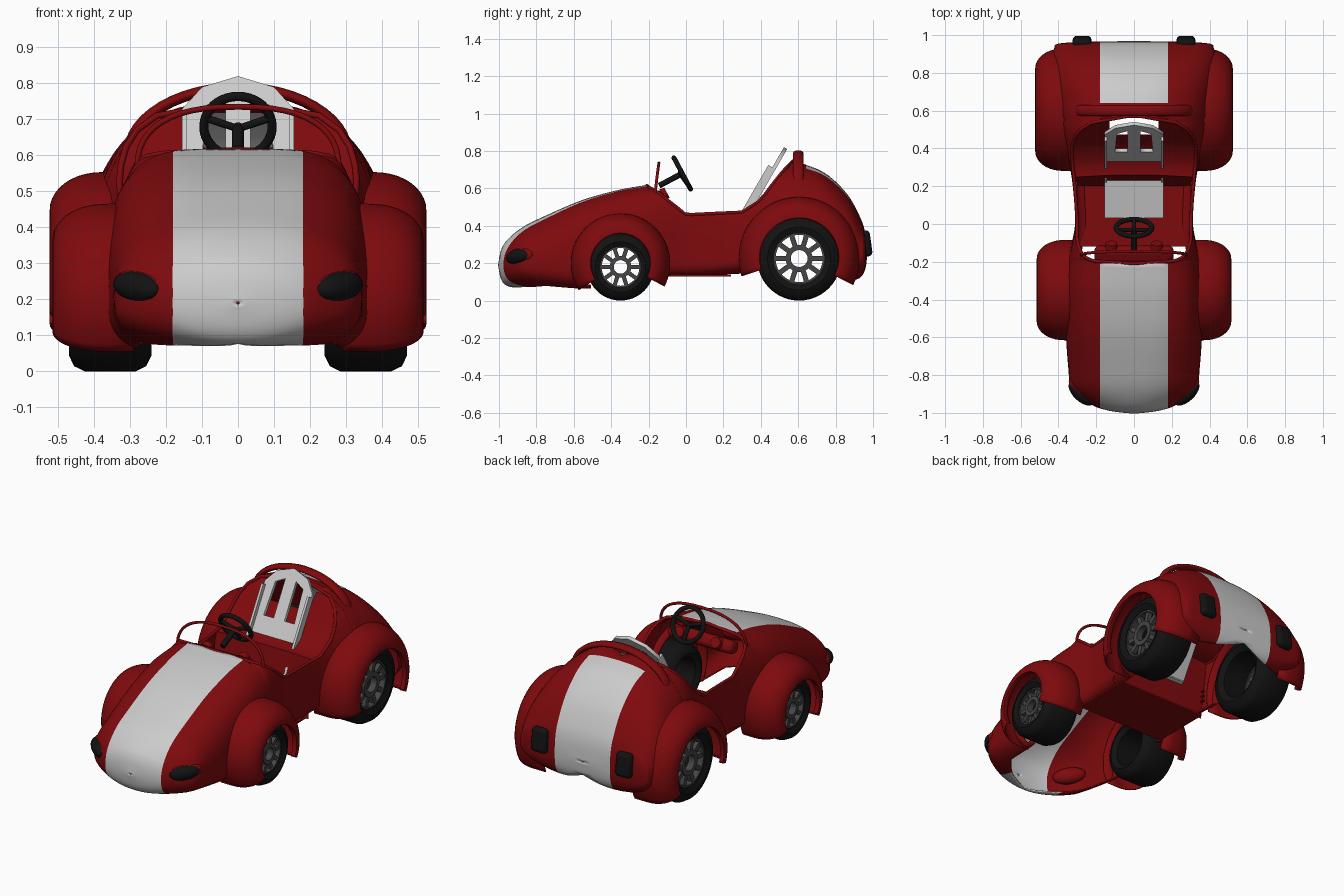
import bpy, bmesh, math
from math import sin, cos, pi, radians
from mathutils import Vector, Matrix

if "Cube" in bpy.data.objects:
    bpy.data.objects.remove(bpy.data.objects["Cube"])


def mat(name, c):
    m = bpy.data.materials.new(name)
    m.diffuse_color = (*c, 1)
    m.use_nodes = True
    m.node_tree.nodes["Principled BSDF"].inputs["Base Color"].default_value = m.diffuse_color
    return m


RED = mat("red_paint", (0.21, 0.003, 0.004))
WHITE = mat("white_paint", (0.75, 0.75, 0.75))
BLACK = mat("black_rubber", (0.006, 0.006, 0.006))
STEEL = mat("dark_steel", (0.06, 0.06, 0.06))


def finish(name, bm, mats, mirror=False, thick=0):
    bmesh.ops.recalc_face_normals(bm, faces=bm.faces)
    me = bpy.data.meshes.new(name)
    bm.to_mesh(me)
    bm.free()
    ob = bpy.data.objects.new(name, me)
    bpy.context.collection.objects.link(ob)
    for m in mats:
        me.materials.append(m)
    if mirror:
        mod = ob.modifiers.new("mirror", 'MIRROR')
        mod.use_clip = True
        mod.merge_threshold = 0.002
    if thick:
        mod = ob.modifiers.new("shell", 'SOLIDIFY')
        mod.thickness, mod.offset = thick, 0
    return ob


def grid(bm, rows, close=False):
    vs = [[bm.verts.new(p) for p in r] for r in rows]
    for a, b in zip(vs, vs[1:] + (vs[:1] if close else [])):
        for i in range(len(a) - 1):
            bm.faces.new((a[i], a[i + 1], b[i + 1], b[i]))


def lathe(bm, prof, cy, cz, a0=0, a1=360, n=48):
    # sweep an (x, radius) profile around a wheel axle
    full = a1 - a0 == 360
    angs = [radians(a0 + (a1 - a0) * i / n) for i in range(n if full else n + 1)]
    grid(bm, [[(x, cy + r * cos(a), cz + r * sin(a)) for x, r in prof] for a in angs], full)


def box(bm, loc, size, rot=Matrix()):
    bmesh.ops.create_cube(bm, size=1, matrix=Matrix.Translation(loc) @ rot @ Matrix.Diagonal((*size, 1)))


def tube(name, pts, r, m, cyclic=False):
    cu = bpy.data.curves.new(name, 'CURVE')
    cu.dimensions, cu.bevel_depth, cu.bevel_resolution, cu.use_fill_caps = '3D', r, 3, True
    s = cu.splines.new('POLY')
    s.points.add(len(pts) - 1)
    for p, q in zip(s.points, pts):
        p.co = (*q, 1)
    s.use_cyclic_u = cyclic
    cu.materials.append(m)
    ob = bpy.data.objects.new(name, cu)
    bpy.context.collection.objects.link(ob)
    return ob


def ramp(y, *keys):
    # piecewise linear value along the car
    for (a, u), (b, v) in zip(keys, keys[1:]):
        if y < b:
            return u + (v - u) * max(0, (y - a) / (b - a))
    return keys[-1][1]


# body stations: y, half width, top z, bottom z
ST = [(-1, .004, .193, .187), (-.985, .13, .27, .115), (-.95, .23, .325, .08), (-.87, .325, .39, .068),
      (-.75, .345, .45, .055), (-.55, .358, .535, .04), (-.35, .358, .59, .05), (-.21, .345, .615, .08),
      (-.17, .338, .635, .1), (-.1, .325, .65, .115), (.03, .308, .675, .12), (.3, .335, .72, .125),
      (.5, .405, .755, .11), (.66, .43, .715, .09), (.76, .44, .665, .085), (.86, .44, .565, .09),
      (.925, .42, .45, .12), (.955, .37, .36, .17), (.965, .004, .252, .248)]


def stations(sub=5):
    # smooth curve through the stations
    for i in range(len(ST) - 1):
        p = [ST[max(0, min(len(ST) - 1, i + k))] for k in (-1, 0, 1, 2)]
        for j in range(sub):
            t = j / sub
            yield [b + .5 * t * (c - a + t * (2 * a - 5 * b + 4 * c - d + t * (3 * (b - c) + d - a)))
                   for a, b, c, d in zip(*p)]
    yield ST[-1]


rows, rim = [], []
for y, w, zt, zb in stations():
    zc = ramp(y, (-.75, .19), (.4, .25))
    n = ramp(y, (-1, 2), (-.35, 4), (.15, 4), (.4, 2.6), (.9, 2.7))
    f = ramp(y, (-.21, 1), (-.17, .89), (0, .52), (.3, .48), (.4, .585), (.57, 1))
    k = ramp(y, (-.95, 1), (-.87, .75), (-.75, .52), (.86, .5), (.955, 1))
    t0, t1 = -k * pi / 2, math.asin(min(1, f) ** (n / 2))
    row = []
    for i in range(29):
        t = t0 + (t1 - t0) * i / 28
        s = abs(sin(t)) ** (2 / n)
        x = w * max(0, cos(t)) ** (2 / n) if abs(abs(t) - pi / 2) > 1e-5 else 0
        row.append((x, y, zc + s * (zt - zc) if t > 0 else zc - s * (zc - zb)))
    rows.append(row)
    if -.212 < y and (f < 1 or y < .5):
        rim.append(row[-1])
rim = [(0, -.21, rim[0][2])] + rim[1:] + [(0, .57, .745)]

# body shell with stripes and open wheel wells
bm = bmesh.new()
grid(bm, rows)
for co, no in (((.18, 0, 0), (1, 0, 0)), ((0, .64, 0), (0, 1, 0))):
    bmesh.ops.bisect_plane(bm, geom=bm.verts[:] + bm.edges[:] + bm.faces[:], plane_co=co, plane_no=no)
dead = []
for fc in bm.faces:
    c = fc.calc_center_median()
    fc.material_index = int(c.x < .18 and (c.y < -.21 or c.y > .64))
    if c.x > .2 and (math.hypot(c.y + .35, c.z - .2) < .215 or math.hypot(c.y - .6, c.z - .23) < .27):
        dead.append(fc)
bmesh.ops.delete(bm, geom=dead, context='FACES')
finish("body_shell", bm, [RED, WHITE], True, .008)
tube("cockpit_rim", rim + [(-x, y, z) for x, y, z in rim[-2:0:-1]], .009, RED, True)

# bulkhead behind the seat, stretched between the rims
bm = bmesh.new()
back = [p for p in rim if .2 < p[1] < .565]
x0 = back[0][0]
grid(bm, [[(x0, .2, .14), (.13, .2, .14), (0, .2, .14)]] +
     [[(x, y, z), (min(x, .13), y + .01, z), (0, y + .01, z)] for x, y, z in back])
bmesh.ops.delete(bm, geom=[q for q in bm.faces if q.calc_center_median().x < .1
                           and q.calc_center_median().y > .46], context='FACES')
finish("seat_bulkhead", bm, [RED], True)

# fenders
for nm, cy, cz, R, ri, xo, a0, a1 in (("front_fenders", -.35, .2, .262, .163, .512, -28, 213),
                                      ("rear_fenders", .605, .23, .32, .215, .52, -27, 198)):
    bm = bmesh.new()
    prof = [(.29, R)] + [(xo - .15 + .15 * sin(a) ** .9, R - (R - ri) * (1 - cos(a)))
                         for a in [i * pi / 20 for i in range(11)]] + [(xo - .02, ri - .004)]
    lathe(bm, prof, cy, cz, a0, a1)
    finish(nm, bm, [RED], True, .008)

# wheels: tyre, hub and ten spokes
for nm, cy, R in (("front", -.35, .18), ("rear", .605, .225)):
    bm = bmesh.new()
    x0, x1, q = .24, .47, R * .6
    lathe(bm, [(x0 + .02, q), (x0, R * .75), (x0 + .015, R * .92), (x0 + .045, R), (x1 - .045, R),
               (x1 - .015, R * .92), (x1, R * .75), (x1 - .015, q), (x0 + .02, q)], cy, R)
    bmesh.ops.remove_doubles(bm, verts=bm.verts, dist=1e-5)
    finish(nm + "_tyres", bm, [BLACK], True)
    bm = bmesh.new()
    for a, b in ((.2, .32), (.56, .63)):
        lathe(bm, [(.41, R * a), (.45, R * a), (.45, R * b), (.41, R * b), (.41, R * a)], cy, R)
    for i in range(10):
        a = i * pi / 5
        box(bm, (.43, cy + R * .44 * cos(a), R + R * .44 * sin(a)), (.025, R * .32, R * .12),
            Matrix.Rotation(a, 4, 'X'))
    bmesh.ops.remove_doubles(bm, verts=bm.verts, dist=1e-5)
    finish(nm + "_wheel_spokes", bm, [STEEL], True)

# lights
for nm, m, k in (("headlight_housings", RED, 1.0), ("headlights", BLACK, .88)):
    bm = bmesh.new()
    loc = (.272, -.885, .235) if k == 1 else (.28, -.898, .235)
    bmesh.ops.create_uvsphere(bm, u_segments=24, v_segments=14, radius=1, matrix=Matrix.Translation(loc)
                              @ Matrix.Rotation(radians(43), 4, 'Z') @ Matrix.Rotation(radians(-8), 4, 'Y')
                              @ Matrix.Diagonal((.095 * k, .04, .047 * k, 1)))
    finish(nm, bm, [m], True)
bm = bmesh.new()
box(bm, (.275, .96, .305), (.1, .06, .14), Matrix.Rotation(radians(8), 4, 'X'))
b = finish("taillights", bm, [BLACK], True).modifiers.new("round", 'BEVEL')
b.width, b.segments = .022, 3

# cockpit floor, side louvres, dashboard
bm = bmesh.new()
box(bm, (0, .06, .135), (.58, .36, .01))
finish("floor", bm, [RED])
bm = bmesh.new()
for z in (.235, .265, .295):
    box(bm, (.306, .1, z), (.012, .28, .008))
finish("side_louvres", bm, [RED], True)
bm = bmesh.new()
box(bm, (0, -.16, .545), (.42, .09, .075), Matrix.Rotation(radians(25), 4, 'X'))
b = finish("dashboard", bm, [RED]).modifiers.new("round", 'BEVEL')
b.width, b.segments = .03, 4
bm = bmesh.new()
bmesh.ops.create_cone(bm, cap_ends=True, segments=24, radius1=.034, radius2=.03, depth=.03,
                      matrix=Matrix.Translation((.12, -.115, .57)) @ Matrix.Rotation(radians(-62), 4, 'X'))
finish("dashboard_gauges", bm, [RED], True)

# windscreen hoop and rear hoop
arc = [i * pi / 24 for i in range(25)]
sg = lambda v, e: math.copysign(abs(v) ** e, v)
tube("windscreen_hoop", [(.28 * sg(cos(a), .8), -.165 + .02 * sin(a), .56 + .175 * abs(sin(a)) ** .8)
                         for a in arc], .008, RED)
hoop = tube("rear_hoop", [(.3 * cos(a), 0, .62 + .168 * abs(sin(a)) ** 1.1) for a in arc], .016, RED)
hoop.location.y, hoop.scale.y = .6, 1.8

# steering wheel with three spokes and column
T = Matrix.Translation((0, -.02, .68)) @ Matrix.Rotation(radians(-62), 4, 'X')
ring = [T @ Vector((.095 * cos(i * pi / 20), .095 * sin(i * pi / 20), 0)) for i in range(40)]
tube("steering_wheel", ring, .013, BLACK, True)
for i, d in enumerate(((1, -.3, 0), (-1, -.3, 0), (0, 1, 0))):
    tube(f"steering_spoke_{i + 1}", [T @ Vector((0, 0, -.012)), T @ (Vector(d).normalized() * .092)], .011, BLACK)
tube("steering_column", [T @ Vector((0, 0, -.005)), T @ Vector((0, 0, -.14))], .016, BLACK)

# slotted seat back, seat pan and triangular inset
cu = bpy.data.curves.new("seat_back", 'CURVE')
cu.dimensions, cu.fill_mode, cu.extrude = '2D', 'BOTH', .01
half = [(.155, 0), (.155, .49), (.1, .56)]
slot = [(.035, .31), (.1, .31), (.09, .5), (.035, .53)]
for pts in (half + [(0, .595)] + [(-x, y) for x, y in half[::-1]], slot, [(-x, y) for x, y in slot]):
    s = cu.splines.new('POLY')
    s.points.add(len(pts) - 1)
    for p, q in zip(s.points, pts):
        p.co = (*q, 0, 1)
    s.use_cyclic_u = True
seat = bpy.data.objects.new("seat_back", cu)
bpy.context.collection.objects.link(seat)
seat.location, seat.rotation_euler.x = (0, .235, .3), radians(60)
cu.materials.append(WHITE)
tilt = Matrix.Rotation(radians(60), 4, 'X')
bm = bmesh.new()
box(bm, (0, .14, .28), (.31, .215, .024), Matrix.Rotation(radians(12), 4, 'X'))
for s in (-1, 1):
    box(bm, (s * .149, .347, .524), (.014, .44, .04), tilt)
finish("seat_pan", bm, [WHITE])
bm = bmesh.new()
bmesh.ops.create_cone(bm, cap_ends=True, segments=3, radius1=.09, radius2=.09, depth=.01,
                      matrix=Matrix.Translation((0, .288, .412)) @ tilt @ Matrix.Rotation(pi, 4, 'Z'))
finish("seat_inset", bm, [RED])

# smooth shading with sharp edges kept
bpy.ops.object.select_all(action='DESELECT')
for ob in bpy.data.objects:
    if ob.type == 'MESH':
        ob.select_set(True)
        bpy.context.view_layer.objects.active = ob
bpy.ops.object.shade_smooth_by_angle(angle=radians(40))
